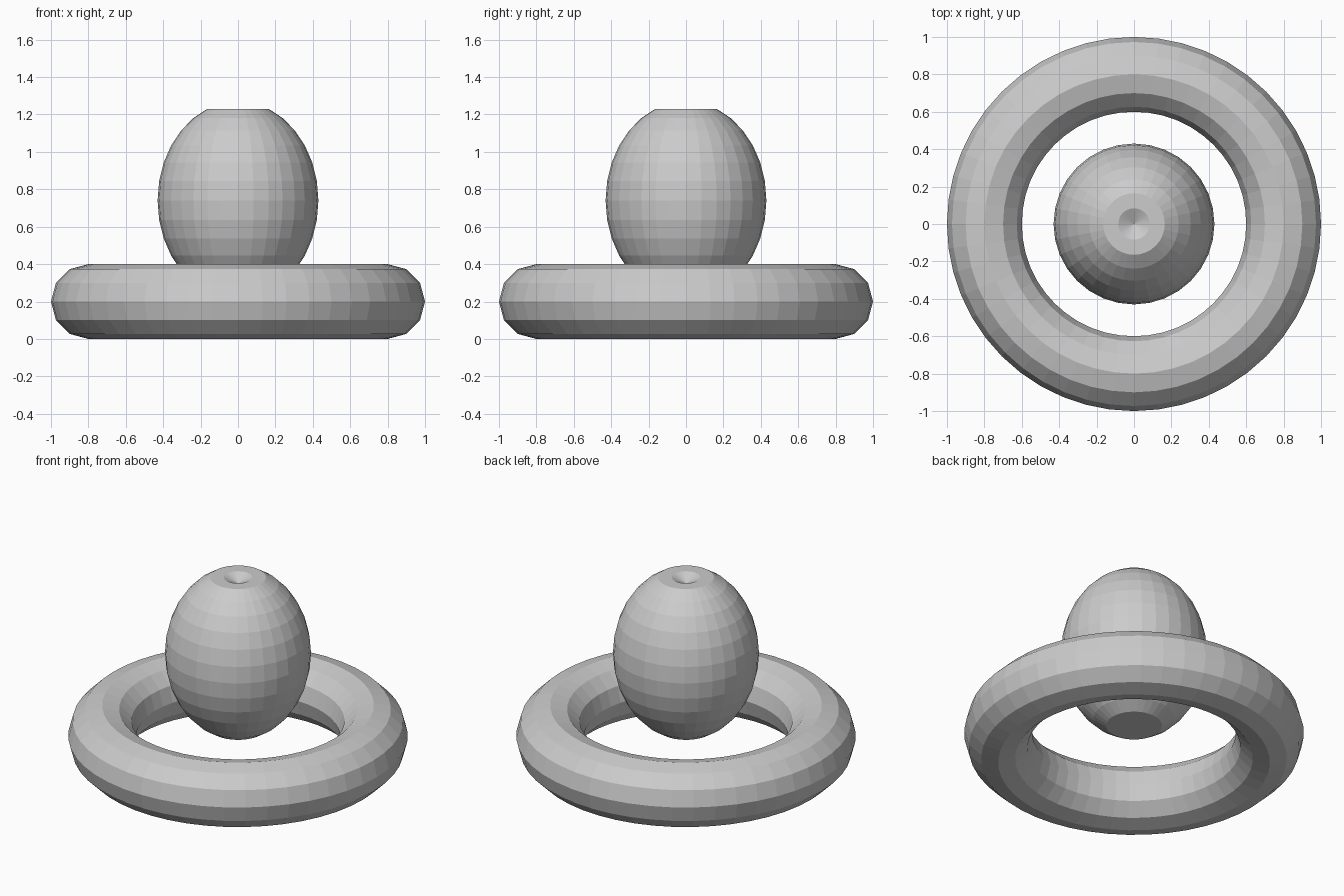
import bpy
import bmesh

if "Cube" in bpy.data.objects:
    bpy.data.objects.remove(bpy.data.objects["Cube"])

grey = bpy.data.materials.new("light_grey")
grey.diffuse_color = (0.6, 0.6, 0.6, 1)
grey.use_nodes = True
grey.node_tree.nodes["Principled BSDF"].inputs["Base Color"].default_value = grey.diffuse_color

# Base ring: low-poly torus lying on the ground
bpy.ops.mesh.primitive_torus_add(major_segments=48, minor_segments=12,
                                 major_radius=0.8, minor_radius=0.2,
                                 location=(0, 0, 0.2))
ring = bpy.context.object
ring.name = "base_ring"
ring.data.materials.append(grey)

# Egg-shaped body: stretched sphere with flattened ends
RADIUS, HALF_HEIGHT, FLAT, DIMPLE = 0.43, 0.53, 0.49, 0.04
bm = bmesh.new()
bmesh.ops.create_uvsphere(bm, u_segments=32, v_segments=16, radius=1)
for v in bm.verts:
    pole = v.co.z > 0.999
    v.co.x *= RADIUS
    v.co.y *= RADIUS
    v.co.z = max(-FLAT, min(FLAT, v.co.z * HALF_HEIGHT))
    if pole:                       # shallow dimple in the top
        v.co.z = FLAT - DIMPLE
mesh = bpy.data.meshes.new("egg_body")
bm.to_mesh(mesh)
bm.free()
mesh.materials.append(grey)
body = bpy.data.objects.new("egg_body", mesh)
body.location = (0, 0, 0.74)
bpy.context.collection.objects.link(body)
